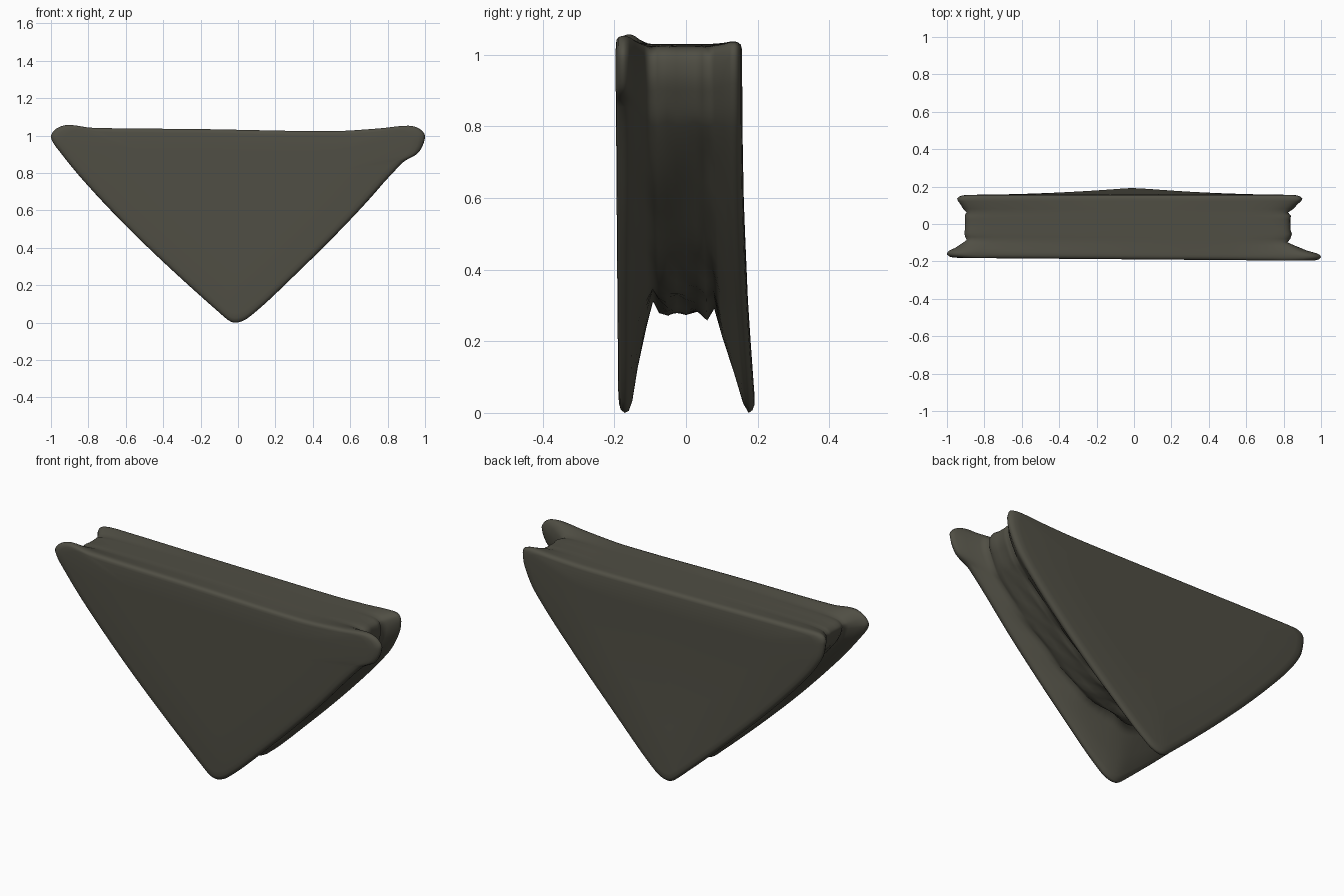
import bpy, bmesh, math
from mathutils import Vector

cube = bpy.data.objects.get("Cube")
if cube:
    bpy.data.objects.remove(cube, do_unlink=True)

crust = bpy.data.materials.new("dark olive grey")
crust.use_nodes = True
colour = (0.080, 0.077, 0.058, 1)
crust.diffuse_color = colour
bsdf = crust.node_tree.nodes["Principled BSDF"]
bsdf.inputs["Base Color"].default_value = colour
bsdf.inputs["Roughness"].default_value = 0.8

# Matching outlines (x, z): the lower sides are shared by both slices
SIDES = [(0.6, 0.55), (0.3, 0.25), (0.06, 0.03), (-0.02, 0), (-0.09, 0.045),
         (-0.5, 0.42), (-0.8, 0.73)]
FRONT = [(-1, 0.99), (-0.975, 1.035), (-0.91, 1.057), (-0.78, 1.042), (-0.2, 1.035),
         (0.5, 1.024), (0.75, 1.038), (0.91, 1.053), (0.97, 1.037), (1, 0.995),
         (0.965, 0.91), (0.88, 0.855)] + SIDES + [(-0.95, 0.91)]
BACK = [(-0.945, 0.99), (-0.935, 1.02), (-0.9, 1.035), (-0.78, 1.037), (-0.2, 1.03),
        (0.5, 1.024), (0.7, 1.03), (0.83, 1.037), (0.885, 1.03), (0.9, 0.995),
        (0.885, 0.92), (0.82, 0.8)] + SIDES + [(-0.92, 0.89)]
FILLING = [(-0.9, 0.97), (-0.9, 1), (-0.87, 1.02), (-0.75, 1.028), (-0.2, 1.03),
           (0.5, 1.022), (0.7, 1.025), (0.8, 1.02), (0.83, 1), (0.835, 0.95),
           (0.82, 0.9), (0.77, 0.81), (0.53, 0.56), (0.27, 0.37), (0.06, 0.295),
           (-0.02, 0.28), (-0.09, 0.3), (-0.44, 0.47), (-0.74, 0.76), (-0.87, 0.9)]
STEPS = 6


def smooth_loop(points):
    """Catmull-Rom curve through a closed loop, with chord-scaled tangents."""
    pts = [Vector(p) for p in points]
    n, out = len(pts), []
    for i in range(n):
        a, b, c, d = (pts[(i + k) % n] for k in (-1, 0, 1, 2))
        span = (c - b).length
        t0 = (c - a) * span / (span + (b - a).length)
        t1 = (d - b) * span / ((d - c).length + span)
        for s in range(STEPS):
            t = s / STEPS
            out.append(b * (2*t**3 - 3*t*t + 1) + t0 * (t**3 - 2*t*t + t)
                       + c * (3*t*t - 2*t**3) + t1 * (t**3 - t*t))
    return out


LOOPS = list(zip(*(smooth_loop(o) for o in (FRONT, BACK, FILLING))))


def ring(y, scale, recess):
    """Slice outline at depth y, scaled about its middle, blended to the filling."""
    points = []
    for front, back, filling in LOOPS:
        p = (front if y < 0 else back).lerp(filling, min(recess, 1))
        p += (filling - front) * max(0, recess - 1)
        # Uneven edge of the filling, only along the two lower sides
        low = min(1, max(0, 1 - p.y) * 4)
        wave = 0.012 * recess * low * math.sin(23 * p.x + 40 * y) * math.cos(55 * y + 9 * p.x)
        x, z = p.x * scale, 0.72 + (p.y + wave - 0.72) * scale
        # Back slice leans outward at its lower tip, front slice is slightly turned
        if y > 0:
            lean = 0.04 * max(0, 1 - z) ** 2.5 * min(1, y / 0.06)
        else:
            lean = -0.008 * x * min(1, -y / 0.1)
        points.append((x, y + lean, z))
    return points


# Depth, scale and amount of recess, running from front to back
RINGS = [(-0.189, 0.2, 0), (-0.189, 0.6, 0), (-0.189, 0.93, 0), (-0.187, 0.965, 0),
         (-0.182, 0.988, 0), (-0.171, 1, 0), (-0.16, 1, 0.02), (-0.15, 1, 0.12),
         (-0.135, 1, 0.45), (-0.11, 1, 0.83), (-0.092, 1, 1.1), (-0.075, 1, 1),
         (-0.05, 1, 0.95), (-0.025, 1, 1), (0, 1, 1), (0.025, 1, 1), (0.045, 1, 0.95),
         (0.062, 1, 1.08), (0.08, 1, 0.75), (0.105, 1, 0.4), (0.122, 1, 0.1),
         (0.135, 1, 0), (0.146, 0.99, 0), (0.153, 0.97, 0), (0.156, 0.935, 0),
         (0.157, 0.6, 0), (0.157, 0.2, 0)]

bm = bmesh.new()
rows = [[bm.verts.new(co) for co in ring(*r)] for r in RINGS]
count = len(LOOPS)
for a, b in zip(rows, rows[1:]):
    for i in range(count):
        j = (i + 1) % count
        bm.faces.new((a[i], a[j], b[j], b[i]))
bm.faces.new(rows[0])
bm.faces.new(rows[-1])
bmesh.ops.recalc_face_normals(bm, faces=bm.faces)

mesh = bpy.data.meshes.new("triangle_sandwich")
bm.to_mesh(mesh)
bm.free()
for face in mesh.polygons:
    face.use_smooth = True
mesh.materials.append(crust)
sandwich = bpy.data.objects.new("triangle_sandwich", mesh)
bpy.context.collection.objects.link(sandwich)
